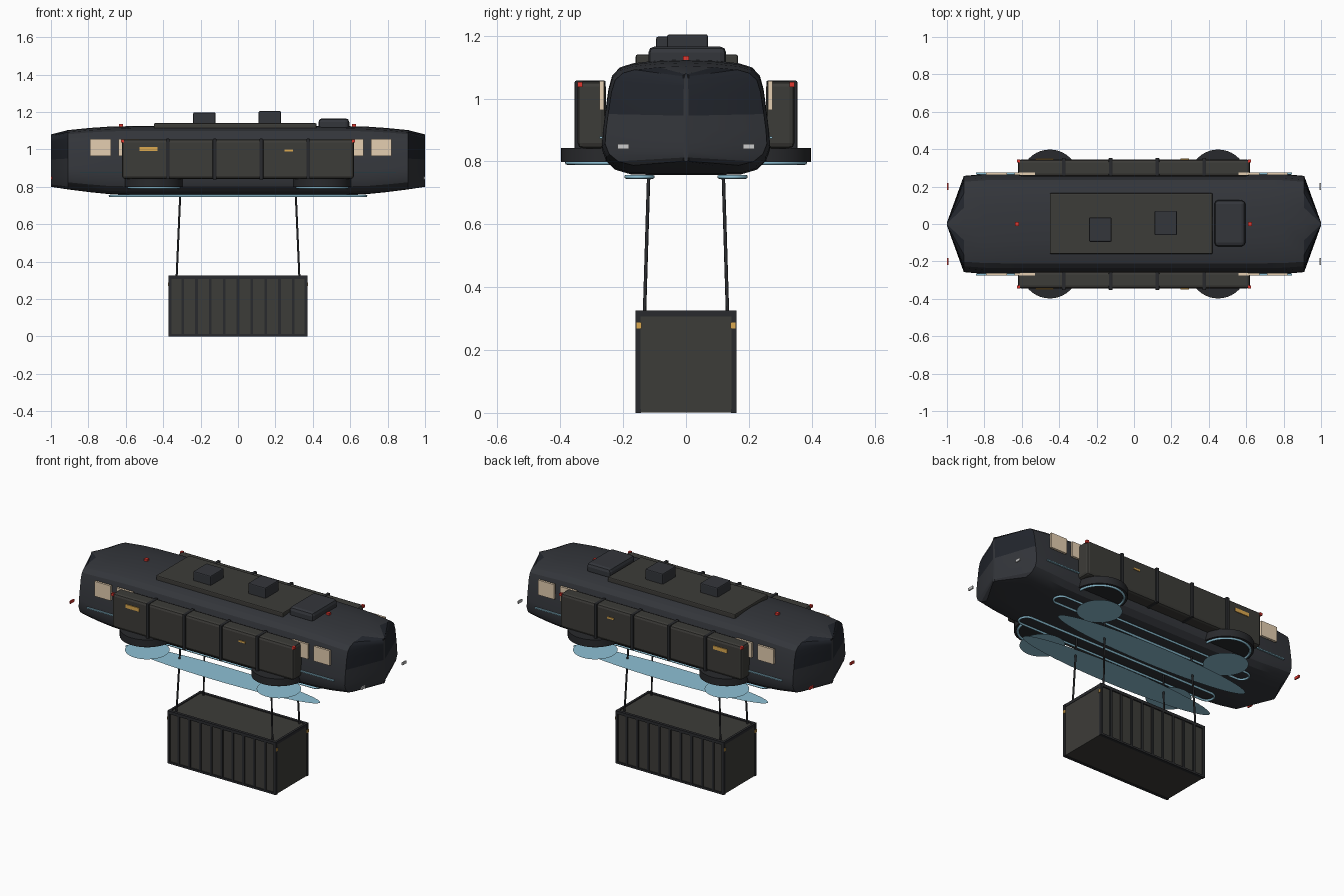
import bpy, bmesh, math
from mathutils import Vector

if "Cube" in bpy.data.objects:
    bpy.data.objects.remove(bpy.data.objects["Cube"])


def mat(name, r, g, b):
    m = bpy.data.materials.new(name)
    m.diffuse_color = (r, g, b, 1)
    m.use_nodes = True
    m.node_tree.nodes["Principled BSDF"].inputs["Base Color"].default_value = m.diffuse_color
    return m


HULL = mat("hull_paint", .034, .037, .044)
GLASS = mat("dark_glass", .016, .019, .026)
POD = mat("pod_paint", .046, .045, .040)
TRIM = mat("trim_paint", .022, .023, .026)
CYAN = mat("cyan_glow", .27, .53, .66)
WARM = mat("window_light", .78, .62, .44)
AMBER = mat("amber", .72, .40, .08)
RED = mat("red_light", .75, .04, .03)
WHITE = mat("white_light", .85, .85, .85)


def finish(name, bm, *mats):
    bmesh.ops.recalc_face_normals(bm, faces=bm.faces)
    me = bpy.data.meshes.new(name)
    bm.to_mesh(me)
    bm.free()
    ob = bpy.data.objects.new(name, me)
    bpy.context.collection.objects.link(ob)
    for m in mats:
        me.materials.append(m)
    return ob


def smooth(ob, angle=30):
    bpy.ops.object.select_all(action='DESELECT')
    ob.select_set(True)
    bpy.context.view_layer.objects.active = ob
    bpy.ops.object.shade_smooth_by_angle(angle=math.radians(angle))


def box(name, lo, hi, m, bevel=0):
    bm = bmesh.new()
    bmesh.ops.create_cube(bm, size=1)
    lo, hi = Vector(lo), Vector(hi)
    for v in bm.verts:
        v.co = (lo + hi) / 2 + v.co * (hi - lo)
    if bevel:
        bmesh.ops.bevel(bm, geom=bm.edges[:], offset=bevel, segments=2,
                        profile=.5, affect='EDGES')
    return finish(name, bm, m)


def cbox(name, c, size, m, bevel=0):
    c, h = Vector(c), Vector(size) / 2
    return box(name, c - h, c + h, m, bevel)


def disc(name, c, rx, ry, m):
    bm = bmesh.new()
    bmesh.ops.create_circle(bm, cap_ends=True, segments=40, radius=1)
    for v in bm.verts:
        v.co = Vector((v.co.x * rx, v.co.y * ry, 0)) + Vector(c)
    return finish(name, bm, m)


def tube(name, pts, r, m, cyclic=False):
    cu = bpy.data.curves.new(name, 'CURVE')
    cu.dimensions = '3D'
    cu.bevel_depth, cu.bevel_resolution = r, 2
    cu.use_fill_caps = True
    sp = cu.splines.new('POLY')
    sp.points.add(len(pts) - 1)
    for p, co in zip(sp.points, pts):
        p.co = (*co, 1)
    sp.use_cyclic_u = cyclic
    cu.materials.append(m)
    ob = bpy.data.objects.new(name, cu)
    bpy.context.collection.objects.link(ob)
    return ob


# hull: rounded section lofted along x, closing to a vertical wedge at each end
half = [(.10, 0), (.175, .005), (.225, .045), (.255, .12), (.268, .22), (.265, .36), (.258, .52),
        (.247, .74), (.235, .86), (.21, .93), (.17, .965), (.09, .99)]
ring = half + [(0, 1)] + [(-y, z) for y, z in reversed(half)] + [(0, 0)]
ends = [(.55, 1, .757, 1.125), (.7, 1, .762, 1.121), (.8, .995, .772, 1.114),
        (.91, .96, .786, 1.103), (1, .03, .80, 1.08)]
stations = [(-x, *r) for x, *r in reversed(ends)] + ends
bm = bmesh.new()
rows = [[bm.verts.new((x, y * s, lo + z * (hi - lo))) for y, z in ring]
        for x, s, lo, hi in stations]
n = len(ring)
for j, (a, b) in enumerate(zip(rows, rows[1:])):
    for i in range(n):
        f = bm.faces.new((a[i], a[(i + 1) % n], b[(i + 1) % n], b[i]))
        # windshield on the upper wedge faces
        if j in (0, len(rows) - 2) and .94 < f.calc_center_median().z < 1.088:
            f.material_index = 1
bm.faces.new(rows[0])
bm.faces.new(rows[-1])
smooth(finish("hull", bm, HULL, GLASS), 25)

for e in (-1, 1):
    cbox("nose_post", (e * .993, 0, .94), (.012, .018, .27), TRIM)

# roof plate and equipment boxes
box("roof_plate", (-.45, -.16, 1.10), (.42, .165, 1.14), POD, .006)
box("roof_unit_a", (-.24, -.095, 1.13), (-.12, .035, 1.197), HULL, .006)
box("roof_unit_b", (.11, -.06, 1.13), (.23, .07, 1.204), HULL, .006)
box("roof_vent", (.43, -.12, 1.10), (.595, .128, 1.166), HULL, .02)
for x in (-.625, .62):
    cbox("roof_beacon", (x, 0, 1.127), (.02, .02, .018), RED)

for s in (-1, 1):
    # side cargo pod with ribs and marking panels
    cbox("side_pod", (0, s * .30, .948), (1.24, .09, .212), POD, .016)
    for x in (-.375, -.125, .125, .375):
        cbox("pod_rib", (x, s * .305, .948), (.02, .098, .218), TRIM, .004)
    cbox("pod_panel_large", (-.478, s * .346, 1.002), (.095, .008, .022), AMBER)
    cbox("pod_panel_small", (.272, s * .346, .993), (.045, .008, .01), AMBER)
    # cabin windows, cyan stripe
    for x in (-.735, -.585, .615, .765):
        cbox("cabin_window", (x, s * .268, 1.01), (.11, .014, .092), WARM)
    cbox("side_stripe", (0, s * .27, .876), (1.69, .01, .007), CYAN)
    # landing glow rail (stadium loop) and light ellipse below
    R, cx = .042, .643
    loop = []
    for e, start in ((1, -90), (-1, 90)):
        for k in range(13):
            a = math.radians(start + k * 15)
            loop.append((e * cx + R * math.cos(a), s * .148 + R * math.sin(a), .751))
    tube("glow_rail", loop, .0065, CYAN, True)
    disc("rail_glow", (0, s * .15, .645), .665, .09, CYAN)
    for e in (-1, 1):
        # lift thruster with ring and glow disc
        bm = bmesh.new()
        bmesh.ops.create_cone(bm, cap_ends=True, segments=40, radius1=.155,
                              radius2=.155, depth=.045)
        bmesh.ops.translate(bm, verts=bm.verts, vec=(e * .45, s * .243, .821))
        smooth(finish("lift_thruster", bm, TRIM))
        tube("thruster_ring", [(e * .45 + .135 * math.cos(k * math.tau / 40),
                                s * .243 + .135 * math.sin(k * math.tau / 40), .796)
                               for k in range(40)], .007, CYAN, True)
        disc("thruster_glow", (e * .45, s * .243, .71), .125, .125, CYAN)
        # lights on pod corners and at hull ends
        cbox("pod_light", (e * .618, s * .337, 1.045), (.016, .016, .016), RED)
        cbox("end_light", (e * .996, s * .20, .848), (.008, .036, .016),
             WHITE if e > 0 else RED)
        # sling cable
        tube("sling_cable", [(e * .308, s * .118, .78), (e * .328, s * .132, .32)], .0055, TRIM)
        # container posts and corner lights
        cbox("container_post", (e * .363, s * .153, .162), (.016, .016, .322), TRIM)
        cbox("container_light", (e * .368, s * .15, .278), (.012, .016, .018), AMBER)
    # container side ribs and long rails
    for k in range(9):
        cbox("container_rib", (-.296 + k * .074, s * .155, .162), (.014, .01, .30), TRIM)
    for z in (.006, .316):
        cbox("container_rail", (0, s * .152, z), (.742, .018, .012 if z < .1 else .018), TRIM)

# container body
box("container", (-.368, -.154, .002), (.368, .154, .32), POD)
for e in (-1, 1):
    cbox("container_end_rail", (e * .363, 0, .316), (.014, .30, .018), TRIM)
